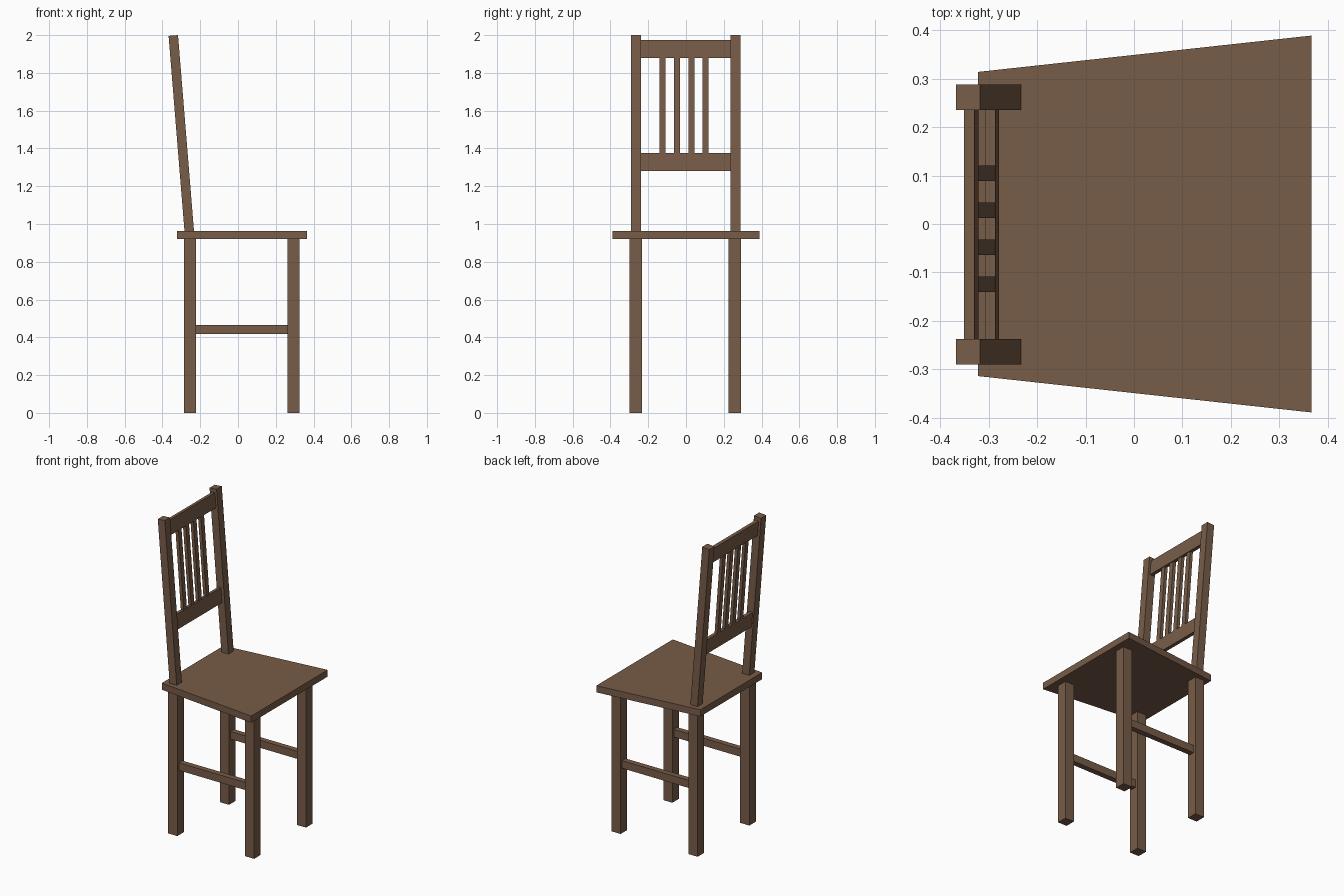
import bpy, bmesh

if "Cube" in bpy.data.objects:
    bpy.data.objects.remove(bpy.data.objects["Cube"])

wood = bpy.data.materials.new("brown wood")
wood.diffuse_color = (0.185, 0.107, 0.064, 1)
wood.use_nodes = True
wood.node_tree.nodes["Principled BSDF"].inputs["Base Color"].default_value = wood.diffuse_color


def prism(name, bottom, top):
    """Solid between two matching four-corner loops."""
    bm = bmesh.new()
    lo = [bm.verts.new(p) for p in bottom]
    hi = [bm.verts.new(p) for p in top]
    bm.faces.new(lo[::-1])
    bm.faces.new(hi)
    for i in range(4):
        j = (i + 1) % 4
        bm.faces.new((lo[i], lo[j], hi[j], hi[i]))
    bmesh.ops.recalc_face_normals(bm, faces=bm.faces)
    mesh = bpy.data.meshes.new(name)
    bm.to_mesh(mesh)
    bm.free()
    mesh.materials.append(wood)
    obj = bpy.data.objects.new(name, mesh)
    bpy.context.collection.objects.link(obj)
    return obj


def box(name, x0, x1, y0, y1, z0, z1, lean=0.0):
    """Box; lean slides and tilts it towards -x. x0, x1 are at the bottom."""
    def loop(z, dx):
        t = lean * (x1 - x0)  # end faces stay square to the leaning sides
        return [(x0 + dx, y0, z - t), (x1 + dx, y0, z),
                (x1 + dx, y1, z), (x0 + dx, y1, z - t)]
    return prism(name, loop(z0, 0), loop(z1, -lean * (z1 - z0)))


# Seat, wider at the front edge
def seat_loop(z):
    return [(-0.322, -0.314, z), (0.366, -0.389, z),
            (0.366, 0.389, z), (-0.322, 0.314, z)]


prism("seat", seat_loop(0.92), seat_loop(0.963))

for side, yc in (("right", -0.267), ("left", 0.259)):
    # Legs and the side stretcher between them
    box(f"back_leg_{side}", -0.287, -0.222, yc - 0.033, yc + 0.033, 0, 0.92)
    box(f"front_leg_{side}", 0.261, 0.325, yc - 0.033, yc + 0.033, 0, 0.92)
    box(f"stretcher_{side}", -0.222, 0.261, yc - 0.018, yc + 0.018, 0.417, 0.466)
    # Leaning back post
    yp = yc + 0.003
    box(f"back_post_{side}", -0.283, -0.233, yp - 0.0263, yp + 0.0263, 0.963, 2.0, 0.0815)

# Cross rails of the backrest
box("lower_rail", -0.300, -0.2785, -0.24, 0.236, 1.281, 1.376, 0.08)
box("top_rail", -0.343, -0.3215, -0.24, 0.236, 1.88, 1.975, 0.08)

# Vertical slats
for i in range(4):
    y = -0.1245 + i * 0.0763
    box(f"slat_{i + 1}", -0.308, -0.2875, y - 0.016, y + 0.016, 1.37, 1.885, 0.076)
